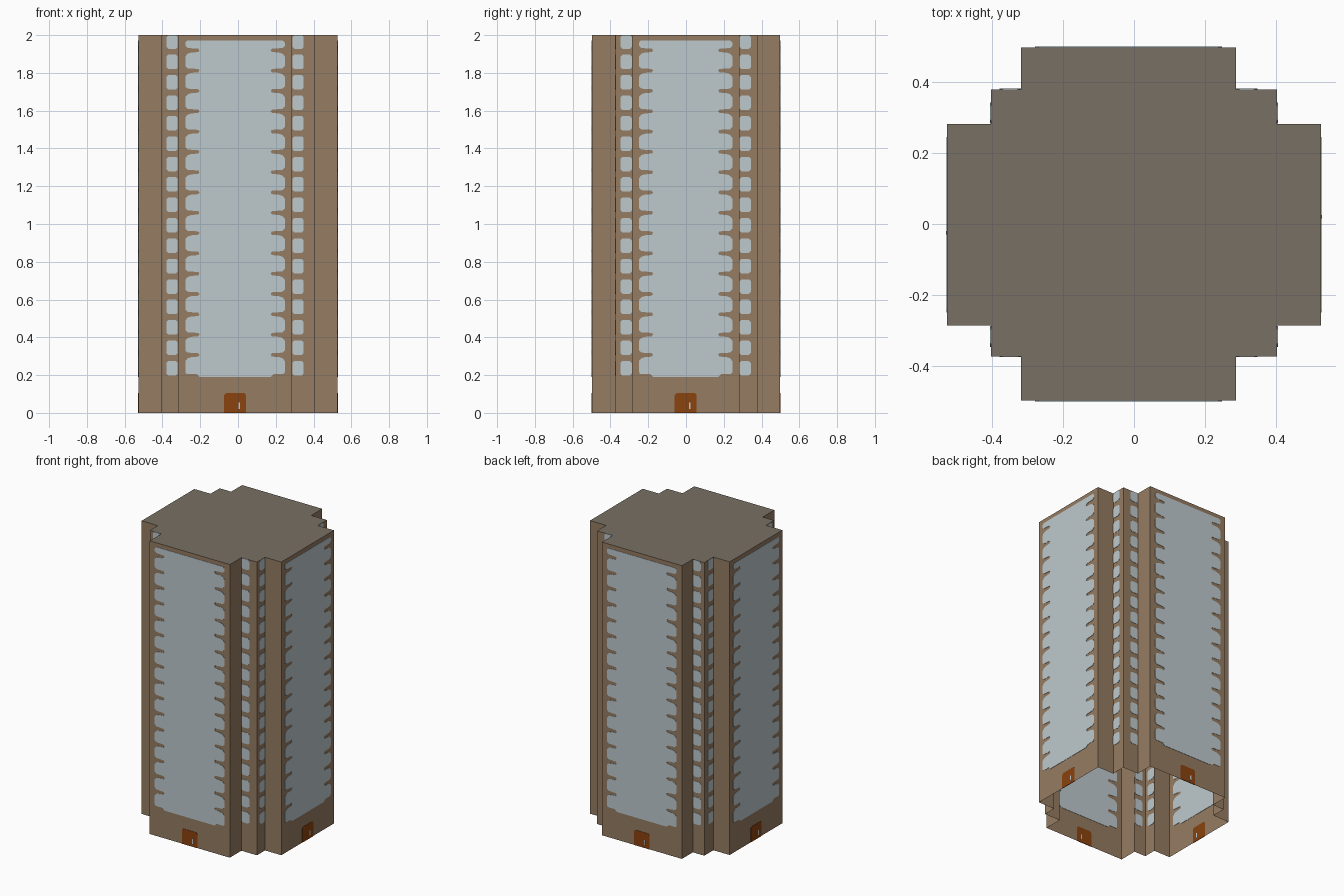
import bpy, bmesh
from mathutils import Vector

if "Cube" in bpy.data.objects:
    bpy.data.objects.remove(bpy.data.objects["Cube"])

H = 2.0


def material(name, rgb):
    lin = [((c / 255 + 0.055) / 1.055) ** 2.4 for c in rgb]
    m = bpy.data.materials.new(name)
    m.diffuse_color = (*lin, 1)
    m.use_nodes = True
    m.node_tree.nodes["Principled BSDF"].inputs["Base Color"].default_value = m.diffuse_color
    return m


BROWN = material("brown wall", (150, 124, 98))
GLASS = material("pale glass", (190, 202, 206))
ORANGE = material("orange brown door", (138, 66, 14))
GREY = material("grey roof", (120, 112, 100))


def make_object(name, bm, mat):
    me = bpy.data.meshes.new(name)
    bm.to_mesh(me)
    bm.free()
    me.materials.append(mat)
    ob = bpy.data.objects.new(name, me)
    bpy.context.collection.objects.link(ob)
    return ob


# stepped cross-shaped footprint, counter-clockwise from the front
X0, X1, XC, XE = -0.318, 0.287, 0.404, 0.527
Y0, Y1, YC0, YC1, YE = -0.286, 0.282, -0.373, 0.38, 0.498
PLAN = [(X0, -YE), (X1, -YE), (X1, YC0), (XC, YC0), (XC, Y0),
        (XE, Y0), (XE, Y1), (XC, Y1), (XC, YC1), (X1, YC1),
        (X1, YE), (X0, YE), (X0, YC1), (-XC, YC1), (-XC, Y1),
        (-XE, Y1), (-XE, Y0), (-XC, Y0), (-XC, YC0), (X0, YC0)]
N = len(PLAN)


def wall_frame(i):
    """Start point, direction, outward normal and width of wall i."""
    a, b = Vector((*PLAN[i], 0)), Vector((*PLAN[(i + 1) % N], 0))
    d = (b - a).normalized()
    return a, d, Vector((d.y, -d.x, 0)), (b - a).length


def plate(bm, i, pts, t):
    """Thin plate set through wall i, so it shows inside and outside."""
    a, d, n, _ = wall_frame(i)
    rows = [[bm.verts.new(a + d * u + n * s + Vector((0, 0, z))) for u, z in pts]
            for s in (t, -t)]
    bm.faces.new(rows[0])
    bm.faces.new(rows[1][::-1])
    for k in range(len(pts)):
        j = (k + 1) % len(pts)
        bm.faces.new((rows[0][j], rows[0][k], rows[1][k], rows[1][j]))


def chamfered(u0, u1, z0, z1, c):
    return [(u0 + c, z0), (u1 - c, z0), (u1, z0 + c), (u1, z1 - c),
            (u1 - c, z1), (u0 + c, z1), (u0, z1 - c), (u0, z0 + c)]


# outer walls: open sheets, no floor
bm = bmesh.new()
low = [bm.verts.new((x, y, 0)) for x, y in PLAN]
high = [bm.verts.new((x, y, H)) for x, y in PLAN]
for i in range(N):
    j = (i + 1) % N
    bm.faces.new((low[i], low[j], high[j], high[i]))
make_object("outer_walls", bm, BROWN)

# flat roof
bm = bmesh.new()
bm.faces.new([bm.verts.new((x, y, H)) for x, y in PLAN])
make_object("roof", bm, GREY)

# large toothed glazing, entrance door and door pane on each main side
for i, side in ((0, "front"), (5, "right"), (10, "back"), (15, "left")):
    w = wall_frame(i)[3]
    c, g = w / 2, w * 0.435
    edge = [(g - 0.075, 0.19), (g - 0.06, 0.205), (g - 0.008, 0.205), (g, 0.215)]
    for k in range(16):
        z = 0.307 + 0.1075 * k
        edge += [(g, z - 0.032), (g - 0.012, z - 0.018), (g - 0.03, z - 0.012),
                 (g - 0.068, z - 0.009), (g - 0.075, z), (g - 0.068, z + 0.009),
                 (g - 0.012, z + 0.012), (g, z + 0.024)]
    edge += [(g, 1.96), (g - 0.01, 1.972)]
    pts = [(c + u, z) for u, z in edge] + [(c - u, z) for u, z in reversed(edge)]
    bm = bmesh.new()
    plate(bm, i, pts, 0.002)
    make_object(side + "_glazing", bm, GLASS)

    bm = bmesh.new()
    plate(bm, i, [(c - 0.058, 0), (c + 0.058, 0), (c + 0.058, 0.095),
                  (c + 0.048, 0.105), (c - 0.048, 0.105), (c - 0.058, 0.095)], 0.002)
    make_object(side + "_door", bm, ORANGE)

    bm = bmesh.new()
    plate(bm, i, chamfered(c + 0.018, c + 0.027, 0.02, 0.055, 0.002), 0.003)
    make_object(side + "_door_pane", bm, GLASS)

# columns of small windows in the stepped corners, beside the inner angle
bm = bmesh.new()
for i in (2, 3, 7, 8, 12, 13, 17, 18):
    w = wall_frame(i)[3]
    u0, u1 = (0.001, 0.061) if i % 5 == 2 else (w - 0.061, w - 0.001)
    for k in range(17):
        z = 0.198 + 0.1081 * k
        plate(bm, i, chamfered(u0, u1, z, min(z + 0.077, H - 0.001), 0.01), 0.002)
make_object("corner_windows", bm, GLASS)
